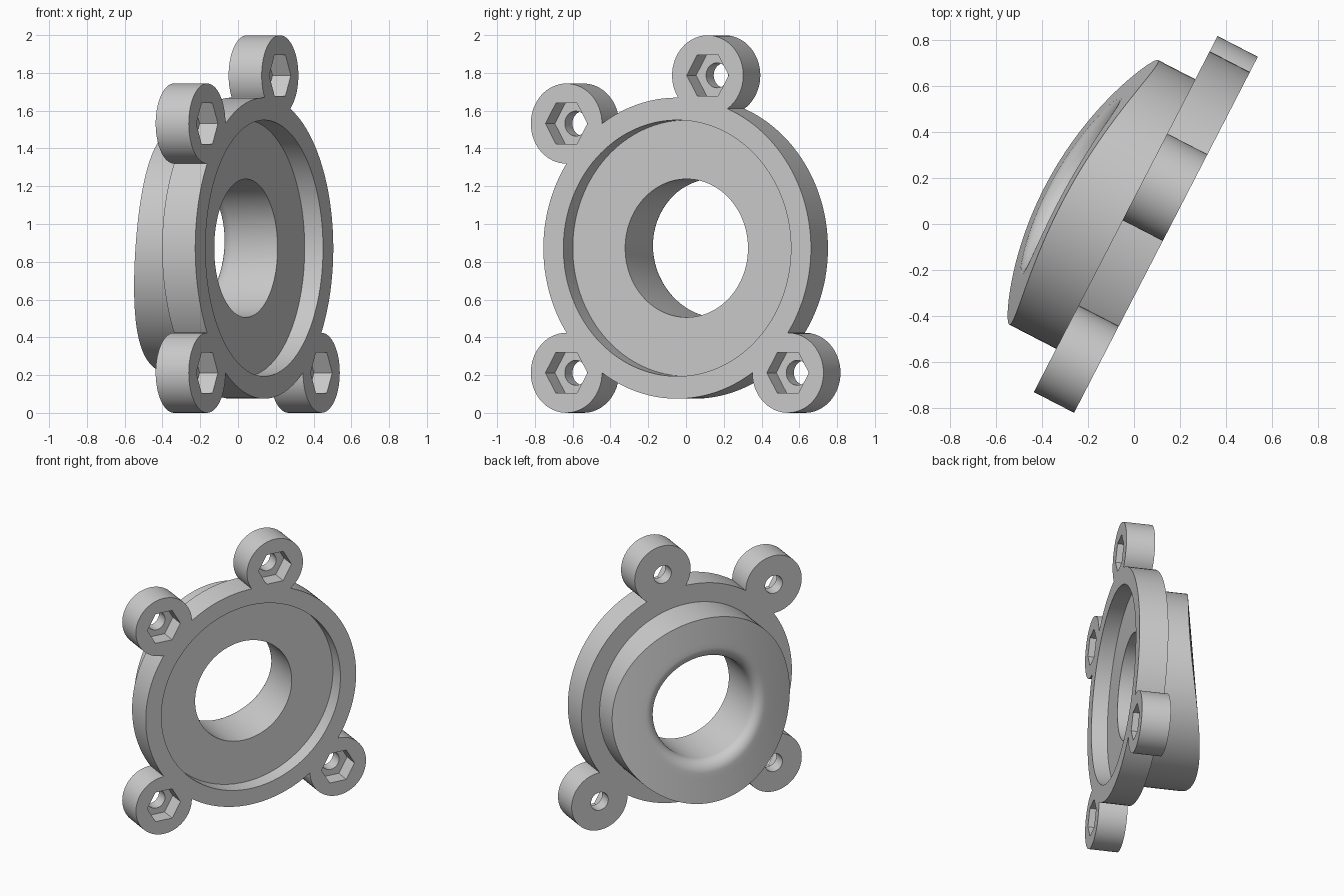
import bpy, bmesh, math
from mathutils import Matrix, Vector

if "Cube" in bpy.data.objects:
    bpy.data.objects.remove(bpy.data.objects["Cube"])

# Local frame: X across the flange, Y up, Z out of the flange face
N = 128
THICK, DEPTH = 0.197, 0.109
RING_R, RECESS_R, BOSS_R, BORE_R, FILLET = 0.797, 0.678, 0.66, 0.366, 0.08
LUG_R, BOLT_CIRCLE = 0.212, 0.933


def back_height(x, y):
    # slanted, gently cylindrical back face of the boss
    return -0.514 + 0.255 * x * x + 0.036 * x + 0.075 * y


def make_object(name, bm):
    bmesh.ops.recalc_face_normals(bm, faces=bm.faces)
    mesh = bpy.data.meshes.new(name)
    bm.to_mesh(mesh)
    bm.free()
    obj = bpy.data.objects.new(name, mesh)
    bpy.context.collection.objects.link(obj)
    return obj


def prism(name, radius, sides, centre, z0, z1):
    bm = bmesh.new()
    bmesh.ops.create_cone(bm, cap_ends=True, segments=sides, radius1=radius,
                          radius2=radius, depth=z1 - z0,
                          matrix=Matrix.Translation((*centre, (z0 + z1) / 2)))
    return make_object(name, bm)


def combine(target, tool, operation):
    mod = target.modifiers.new("combine", 'BOOLEAN')
    mod.operation = operation
    mod.solver = 'EXACT'
    mod.object = tool
    bpy.context.view_layer.objects.active = target
    bpy.ops.object.modifier_apply(modifier=mod.name)
    bpy.data.objects.remove(tool, do_unlink=True)


# Closed section: (radius, height, True if height is relative to the back face)
profile = [(BORE_R, -DEPTH, False), (RECESS_R, -DEPTH, False), (RECESS_R, 0, False),
           (RING_R, 0, False), (RING_R, -THICK, False), (BOSS_R, -THICK, False)]
inner = BORE_R + FILLET
profile += [(BOSS_R + (inner - BOSS_R) * i / 6, 0, True) for i in range(6)]
for i in range(9):
    a = math.pi / 2 * i / 8
    profile.append((BORE_R + FILLET * (1 - math.sin(a)), FILLET * (1 - math.cos(a)), True))

# Ring, boss and bore swept round the axis
bm = bmesh.new()
loops = []
for r, h, relative in profile:
    loop = []
    for k in range(N):
        a = 2 * math.pi * k / N
        x, y = r * math.cos(a), r * math.sin(a)
        loop.append(bm.verts.new((x, y, h + (back_height(x, y) if relative else 0))))
    loops.append(loop)
for i, a in enumerate(loops):
    b = loops[(i + 1) % len(loops)]
    for k in range(N):
        j = (k + 1) % N
        bm.faces.new((a[k], a[j], b[j], b[k]))
flange = make_object("flange_housing", bm)

# Four bolt lugs
centres = [(BOLT_CIRCLE * math.cos(math.radians(d)), BOLT_CIRCLE * math.sin(math.radians(d)))
           for d in (78.75, 135, 225, 315)]
for c in centres:
    combine(flange, prism("lug", LUG_R, 64, c, -THICK, 0), 'UNION')

# Hexagonal nut pockets (points sideways) and bolt holes
for c in centres:
    pocket = prism("nut_pocket", 0.125, 6, c, -DEPTH, 0.1)
    spin = Matrix.Translation((*c, 0)) @ Matrix.Rotation(math.pi / 6, 4, 'Z') @ Matrix.Translation((-c[0], -c[1], 0))
    if max(v.co.x for v in pocket.data.vertices) - c[0] < 0.12:
        pocket.data.transform(spin)
    combine(flange, pocket, 'DIFFERENCE')
    combine(flange, prism("bolt_hole", 0.066, 32, c, -THICK - 0.1, -DEPTH + 0.05), 'DIFFERENCE')

# Stand the part up, turned about the vertical
t = math.radians(62.7)
u, up = Vector((math.cos(t), math.sin(t), 0)), Vector((0, 0, 1))
frame = Matrix((u, up, u.cross(up))).transposed().to_4x4()
flange.data.transform(Matrix.Translation((0.139, -0.047, 0.872)) @ frame)

bpy.ops.object.select_all(action='DESELECT')
flange.select_set(True)
bpy.context.view_layer.objects.active = flange
bpy.ops.object.shade_smooth_by_angle(angle=math.radians(30))
